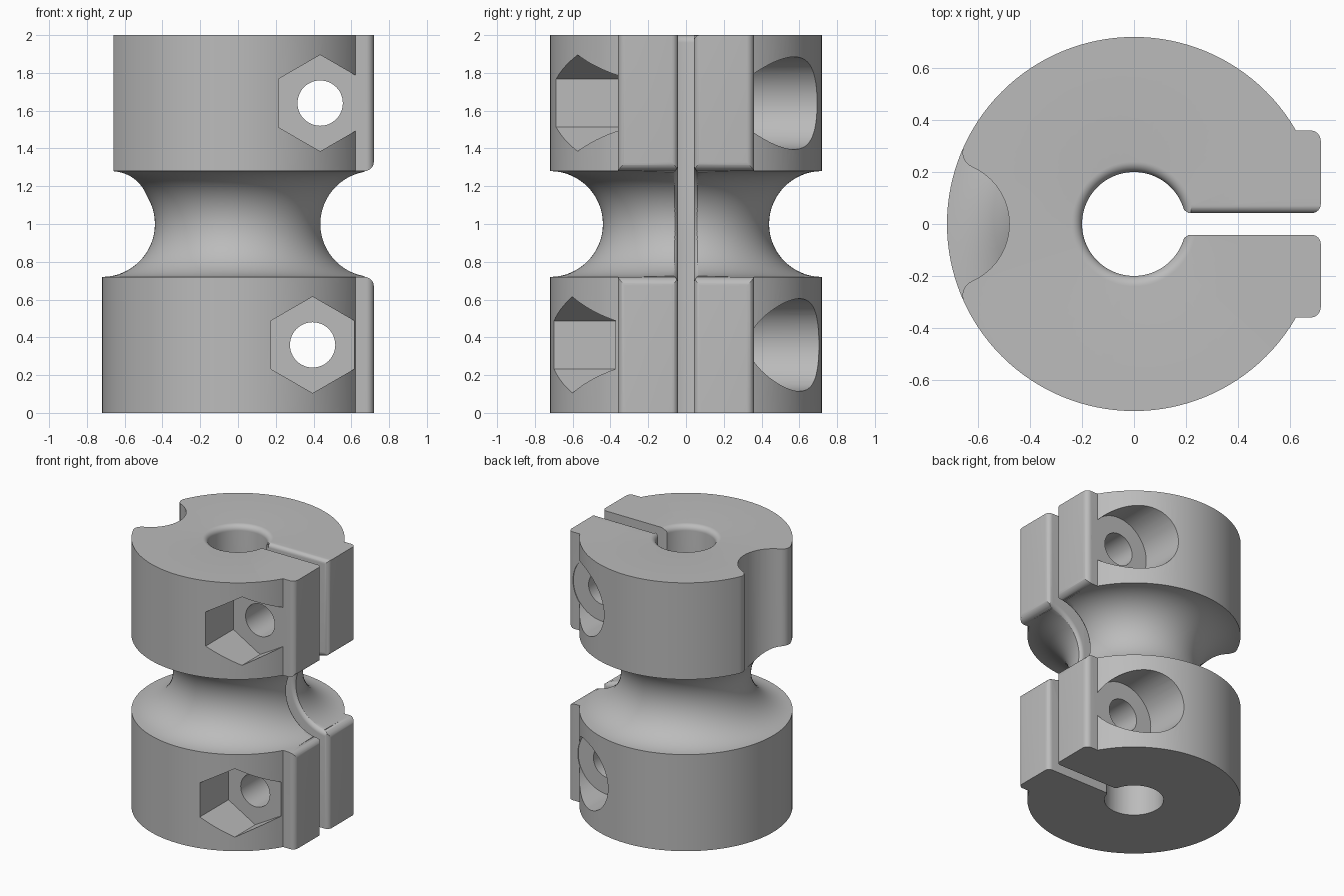
import bpy, bmesh
from math import sin, cos, pi, radians, atan2
from mathutils import Matrix, Vector

R = 0.72        # outer radius of the body
NECK = 0.28     # radius of the neck groove
SLOT = 0.042    # half width of the clamping slot
LUG = 0.36      # half width of the clamping lugs

cube = bpy.data.objects.get("Cube")
if cube:
    bpy.data.objects.remove(cube, do_unlink=True)

steel = bpy.data.materials.new("grey_steel")
steel.use_nodes = True
grey = (0.5, 0.5, 0.5, 1)
steel.diffuse_color = grey
steel.node_tree.nodes["Principled BSDF"].inputs["Base Color"].default_value = grey


def arc(cx, cy, r, a, b, n=8):
    """Points on an arc from angle a to b in degrees."""
    return [(cx + r * cos(radians(a + (b - a) * i / n)),
             cy + r * sin(radians(a + (b - a) * i / n))) for i in range(n + 1)]


def finish(name, bm):
    bmesh.ops.remove_doubles(bm, verts=bm.verts, dist=1e-5)
    bmesh.ops.recalc_face_normals(bm, faces=bm.faces)
    mesh = bpy.data.meshes.new(name)
    bm.to_mesh(mesh)
    bm.free()
    obj = bpy.data.objects.new(name, mesh)
    bpy.context.collection.objects.link(obj)
    return obj


def prism(name, pts, lo, hi, axis="z"):
    """Extrude an outline (x, y) along z, or an outline (x, z) along y."""
    bm = bmesh.new()
    place = (lambda p, h: (p[0], p[1], h)) if axis == "z" else (lambda p, h: (p[0], h, p[1]))
    rings = [[bm.verts.new(place(p, h)) for p in pts] for h in (lo, hi)]
    n = len(pts)
    for ring in rings:
        bm.faces.new(ring)
    for i in range(n):
        j = (i + 1) % n
        bm.faces.new((rings[0][i], rings[0][j], rings[1][j], rings[1][i]))
    return finish(name, bm)


def revolve(name, pts, steps=128):
    """Spin an (r, z) profile that starts and ends on the z axis."""
    bm = bmesh.new()
    verts = [bm.verts.new((r, 0, z)) for r, z in pts]
    edges = [bm.edges.new(pair) for pair in zip(verts, verts[1:])]
    bmesh.ops.spin(bm, geom=verts + edges, cent=(0, 0, 0), axis=(0, 0, 1),
                   angle=2 * pi, steps=steps, use_duplicate=False)
    return finish(name, bm)


def combine(target, tool, operation="DIFFERENCE"):
    mod = target.modifiers.new(tool.name, "BOOLEAN")
    mod.operation, mod.solver, mod.object = operation, "EXACT", tool
    bpy.context.view_layer.objects.active = target
    bpy.ops.object.modifier_apply(modifier=mod.name)
    bpy.data.objects.remove(tool, do_unlink=True)


# Body with the round neck groove
body = revolve("coupling_body", [(0, 0), (R, 0)] + arc(R, 1, NECK, 270, 90, 32) + [(R, 2), (0, 2)])

# Clamping lugs, one pair on each hub, with rounded outer corners
corner = arc(R - 0.041, LUG - 0.04, 0.04, 0, 90)
lug = [(0.4, -LUG)] + [(x, -y) for x, y in reversed(corner)] + corner + [(0.4, LUG)]
for lo, hi in ((0, 1 - NECK), (1 + NECK, 2)):
    combine(body, prism("lug", lug, lo, hi), "UNION")

# Rounded lug edges beside the neck
edge = arc(R - 0.051, 1 - NECK - 0.05, 0.05, 90, 0)
cove = edge + [(0.85, edge[-1][1]), (0.85, 0.8), (edge[0][0], 0.8)]
for outline in (cove, [(x, 2 - z) for x, z in cove]):
    combine(body, prism("lug_edge_cutter", outline, -0.4, 0.4, "y"))

# Side channel in the upper hub
f = 0.06
c = Vector((-0.6, 0.275))
inner = atan2(-c.y, -R - c.x) * 180 / pi
outer = atan2(c.y, c.x) * 180 / pi
lip = arc(c.x, c.y, f, outer - 360, inner)
lip = [tuple(c * R / c.length * 1.3)] + lip
start = atan2(c.y, c.x + R) * 180 / pi
channel = lip + arc(-R, 0, 0.24, start, -start, 24)[1:-1] + [(x, -y) for x, y in reversed(lip)]
combine(body, prism("channel_cutter", channel, 1, 2.1))

# Bore with a rounded top rim
combine(body, revolve("bore_cutter", [(0, -0.1), (0.2, -0.1)]
                      + arc(0.24, 1.96, 0.04, 180, 90) + [(0.24, 2.1), (0, 2.1)], 96))

# Slot, flared at the bore and at the outer end
side = [(0.1, 0.07), (0.185, 0.07), (0.192, 0.054), (0.21, SLOT)]
side += arc(R - 0.036, SLOT + 0.035, 0.035, 270, 360) + [(0.85, SLOT + 0.035)]
slot = side + [(x, -y) for x, y in reversed(side)]
combine(body, prism("slot_cutter", slot, -0.1, 2.1))

# Rounded slot edges along the neck
rim = arc(SLOT + 0.035, NECK + 0.034, 0.035, 270, 180)
rim = [(r, y) for y, r in rim]
profile = [(0, rim[0][1])] + rim + [(r, -y) for r, y in reversed(rim)] + [(0, -rim[0][1])]
cutter = revolve("neck_edge_cutter", profile, 96)
cutter.data.transform(Matrix.Translation((R, 0, 1)) @ Matrix.Rotation(pi / 2, 4, "X"))
combine(body, cutter)

# Rounded slot edge on the top face
top = arc(SLOT + 0.03, 1.97, 0.03, 180, 90)
bm = bmesh.new()
outline = top + [(SLOT + 0.03, 2.1), (0, 2.1), (0, 1.97)]
faces = bm.faces.new([bm.verts.new((0.22, y, z)) for y, z in outline])
ext = bmesh.ops.extrude_face_region(bm, geom=[faces], use_keep_orig=True)
bmesh.ops.translate(bm, verts=[v for v in ext["geom"] if isinstance(v, bmesh.types.BMVert)],
                    vec=(0.6, 0, 0))
combine(body, finish("slot_rim_cutter", bm))

# Clamp screws: through hole, nut pocket in front, round head recess behind
for x, z in ((0.435, 1.64), (0.395, 0.36)):
    combine(body, prism("screw_hole", arc(x, z, 0.12, 0, 360, 48)[:-1], -1, 1, "y"))
    combine(body, prism("nut_pocket", arc(x, z, 0.255, 30, 390, 6)[:-1], -1, -LUG - 0.001, "y"))
    combine(body, prism("head_recess", arc(x, z, 0.245, 0, 360, 64)[:-1], LUG - 0.005, 1, "y"))

# Surface finish
body.data.materials.clear()
body.data.materials.append(steel)
for poly in body.data.polygons:
    poly.material_index = 0
bpy.ops.object.select_all(action="DESELECT")
body.select_set(True)
bpy.context.view_layer.objects.active = body
bpy.ops.object.shade_smooth_by_angle(angle=radians(30))
